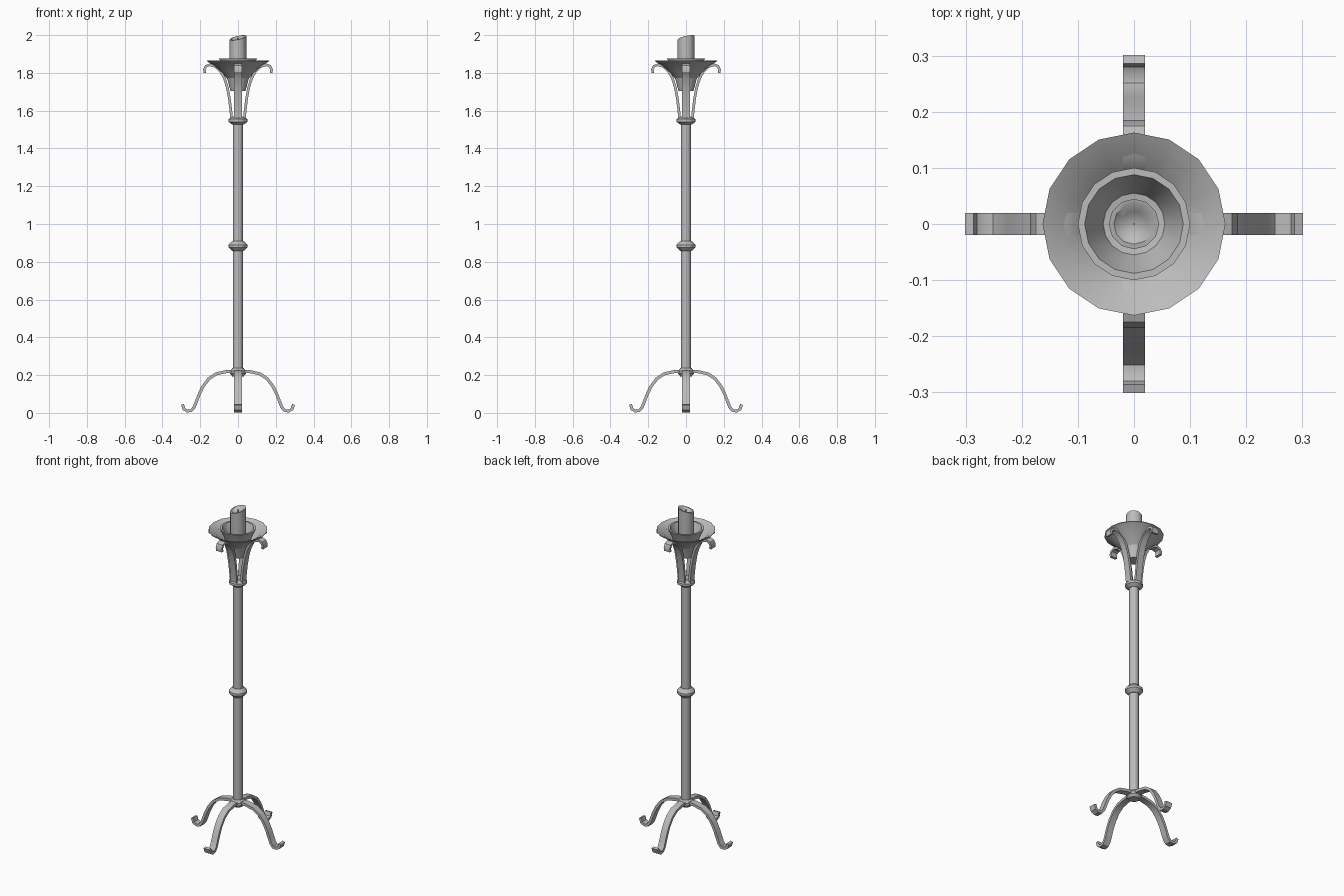
import bpy, bmesh
from math import cos, sin, pi, radians
from mathutils import Vector, Matrix

cube = bpy.data.objects.get("Cube")
if cube:
    bpy.data.objects.remove(cube, do_unlink=True)

iron = bpy.data.materials.new("grey_iron")
iron.use_nodes = True
iron.diffuse_color = (0.5, 0.5, 0.5, 1)
iron.node_tree.nodes["Principled BSDF"].inputs["Base Color"].default_value = (0.5, 0.5, 0.5, 1)


def finish(name, bm, angle):
    bmesh.ops.recalc_face_normals(bm, faces=bm.faces)
    mesh = bpy.data.meshes.new(name)
    bm.to_mesh(mesh)
    bm.free()
    mesh.materials.append(iron)
    obj = bpy.data.objects.new(name, mesh)
    bpy.context.collection.objects.link(obj)
    bpy.ops.object.select_all(action="DESELECT")
    obj.select_set(True)
    bpy.context.view_layer.objects.active = obj
    bpy.ops.object.shade_smooth_by_angle(angle=radians(angle))
    return obj


def lathe(name, profile, sides, angle=35, slant=None):
    """Revolve (radius, z) points; slant optionally shifts each point's height."""
    bm = bmesh.new()
    rings = []
    for r, z in profile:
        ring = []
        for i in range(sides if r else 1):
            a = 2 * pi * i / sides
            x, y = r * cos(a), r * sin(a)
            ring.append(bm.verts.new((x, y, z + (slant(x, y, z) if slant else 0))))
        rings.append(ring)
    for low, high in zip(rings, rings[1:]):
        for i in range(sides):
            j = (i + 1) % sides
            quad = [low[i % len(low)], low[j % len(low)], high[j % len(high)], high[i % len(high)]]
            bm.faces.new(list(dict.fromkeys(quad)))
    return finish(name, bm, angle)


def strap(name, path, width, thick, turn):
    """Bent flat bar following (radius, z) points, turned about the pole."""
    bm = bmesh.new()
    pts = [Vector((r, 0, z)) for r, z in path]
    loops = []
    for i, p in enumerate(pts):
        d = (pts[min(i + 1, len(pts) - 1)] - pts[max(i - 1, 0)]).normalized()
        n = Vector((-d.z, 0, d.x)) * thick / 2
        s = Vector((0, width / 2, 0))
        loops.append([bm.verts.new(p + o) for o in (n + s, n - s, -n - s, s - n)])
    for a, b in zip(loops, loops[1:]):
        for i in range(4):
            j = (i + 1) % 4
            bm.faces.new((a[i], a[j], b[j], b[i]))
    bm.faces.new(loops[0])
    bm.faces.new(loops[-1])
    bm.transform(Matrix.Rotation(turn, 4, "Z"))
    return finish(name, bm, 35)


# Pole and its collars
lathe("pole", [(0, 0.2), (0.027, 0.2), (0.027, 1.56), (0, 1.56)], 12)
for name, z, r, h in (("lower_collar", 0.215, 0.042, 0.022),
                      ("middle_collar", 0.883, 0.05, 0.027),
                      ("upper_collar", 1.548, 0.05, 0.022)):
    lathe(name, [(0, z - h), (0.03, z - h), (r, z - 0.007),
                 (r, z + 0.007), (0.03, z + h), (0, z + h)], 12, 25)

# Legs and top brackets, four of each
leg = [(0.015, 0.22), (0.06, 0.219), (0.115, 0.207), (0.155, 0.18), (0.185, 0.14),
       (0.205, 0.1), (0.22, 0.06), (0.232, 0.03), (0.247, 0.012), (0.268, 0.01),
       (0.286, 0.02), (0.294, 0.045)]
bracket = [(0.033, 1.55), (0.038, 1.6), (0.045, 1.66), (0.056, 1.72), (0.071, 1.77),
           (0.093, 1.81), (0.122, 1.835), (0.15, 1.843), (0.17, 1.835), (0.178, 1.818), (0.175, 1.80)]
for i, side in enumerate(("left", "back", "right", "front")):
    strap(side + "_leg", leg, 0.04, 0.016, i * pi / 2)
    strap(side + "_bracket", bracket, 0.04, 0.014, i * pi / 2)

# Drip dish, candle cup, candle and wick
lathe("drip_dish", [(0.06, 1.782), (0.09, 1.812), (0.13, 1.847), (0.163, 1.865), (0.163, 1.861),
                    (0.13, 1.839), (0.09, 1.804), (0.06, 1.774)], 16)
lathe("candle_cup", [(0, 1.705), (0.04, 1.705), (0.06, 1.78), (0.1, 1.875), (0.088, 1.875),
                     (0.055, 1.80), (0, 1.79)], 16)
lathe("candle", [(0, 1.79), (0.045, 1.79), (0.045, 1.986), (0.036, 1.986), (0.022, 1.973), (0, 1.968)], 12, 40,
      lambda x, y, z: 0.22 * (x + y) if z > 1.9 else 0)
lathe("wick", [(0, 1.96), (0.002, 1.96), (0.002, 1.985), (0, 1.985)], 6)
